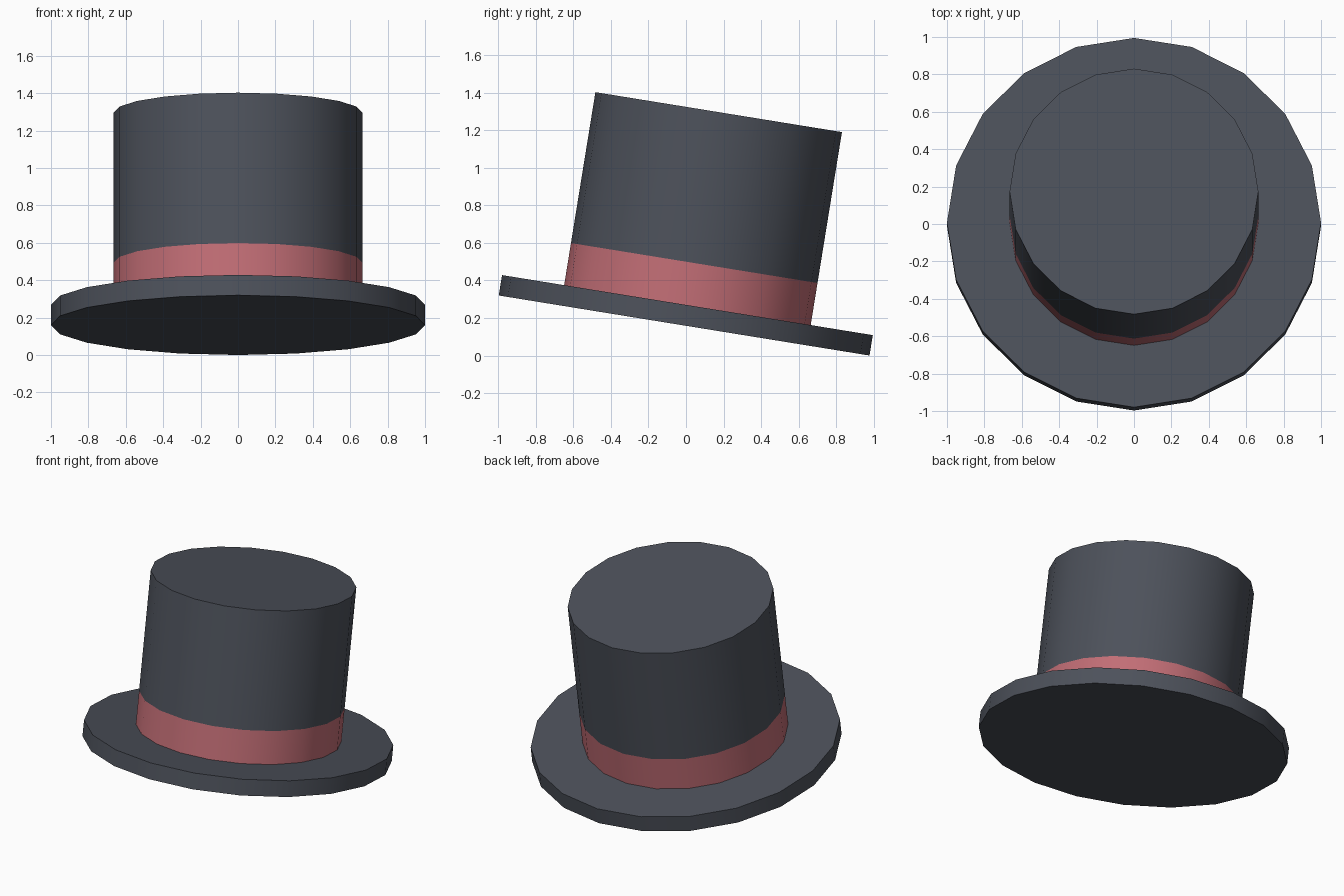
import bpy
import bmesh
from math import cos, sin, pi, radians
from mathutils import Matrix

cube = bpy.data.objects.get("Cube")
if cube:
    bpy.data.objects.remove(cube, do_unlink=True)

SIDES = 20
BRIM_TOP, BAND_TOP, CROWN_TOP = 0.11, 0.337, 1.151
BRIM_RADIUS, CROWN_RADIUS = 1.0, 0.665

# The whole hat leans back along one tilted axis
TILT = Matrix.Translation((0, -0.01, 0.16)) @ Matrix.Rotation(radians(-9.2), 4, "X")


def make_material(name, color):
    mat = bpy.data.materials.new(name)
    mat.use_nodes = True
    mat.diffuse_color = color
    bsdf = mat.node_tree.nodes["Principled BSDF"]
    bsdf.inputs["Base Color"].default_value = color
    bsdf.inputs["Roughness"].default_value = 0.8
    return mat


def make_drum(name, radius, bottom, top, mat, cap_bottom=False, cap_top=False):
    """Straight-sided ring of faces with optional end caps."""
    bm = bmesh.new()
    angles = [2 * pi * i / SIDES for i in range(SIDES)]
    low, high = ([bm.verts.new((radius * cos(a), radius * sin(a), z)) for a in angles]
                 for z in (bottom, top))
    for i in range(SIDES):
        j = (i + 1) % SIDES
        bm.faces.new((low[i], low[j], high[j], high[i]))
    if cap_bottom:
        bm.faces.new(low[::-1])
    if cap_top:
        bm.faces.new(high)
    mesh = bpy.data.meshes.new(name)
    bm.to_mesh(mesh)
    bm.free()
    mesh.materials.append(mat)
    obj = bpy.data.objects.new(name, mesh)
    bpy.context.collection.objects.link(obj)
    obj.matrix_world = TILT
    bpy.ops.object.select_all(action="DESELECT")
    obj.select_set(True)
    bpy.context.view_layer.objects.active = obj
    bpy.ops.object.shade_smooth_by_angle(angle=radians(30))
    return obj


felt = make_material("charcoal felt", (0.074, 0.083, 0.104, 1))
ribbon = make_material("dusty red ribbon", (0.54, 0.155, 0.18, 1))

# Brim, ribbon band and crown stacked on the axis
make_drum("brim", BRIM_RADIUS, 0, BRIM_TOP, felt, cap_bottom=True, cap_top=True)
make_drum("hat_band", CROWN_RADIUS, BRIM_TOP, BAND_TOP, ribbon)
make_drum("crown", CROWN_RADIUS, BAND_TOP, CROWN_TOP, felt, cap_top=True)
